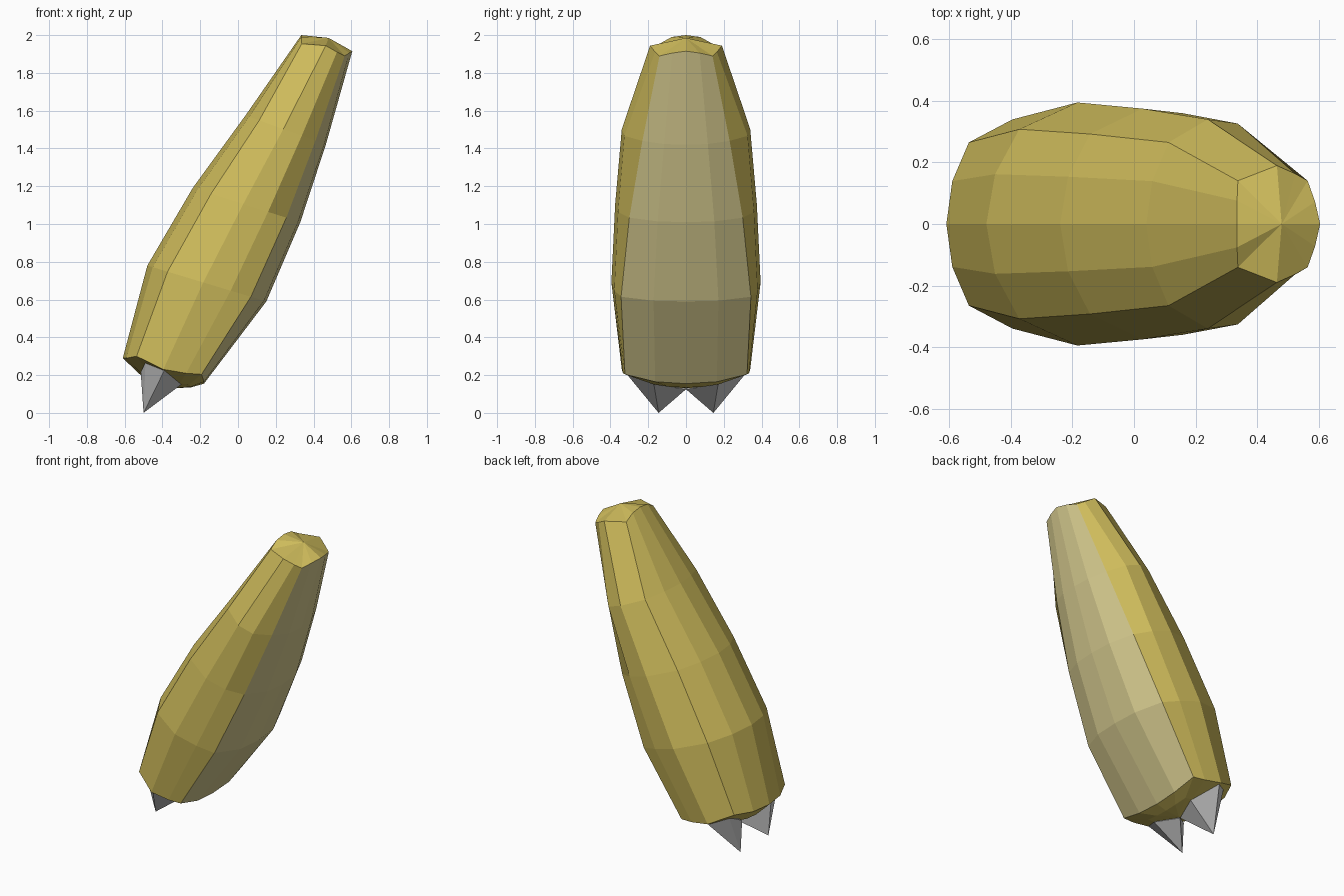
import bpy, bmesh

if "Cube" in bpy.data.objects:
    bpy.data.objects.remove(bpy.data.objects["Cube"])


def material(name, rgb):
    m = bpy.data.materials.new(name)
    m.diffuse_color = (*rgb, 1)
    m.use_nodes = True
    m.node_tree.nodes["Principled BSDF"].inputs["Base Color"].default_value = m.diffuse_color
    return m


olive = material("olive yellow", (0.62, 0.50, 0.105))
beige = material("pale beige", (0.65, 0.575, 0.265))
grey = material("claw grey", (0.60, 0.60, 0.60))


def make_object(name, bm, mats):
    bmesh.ops.recalc_face_normals(bm, faces=bm.faces)
    me = bpy.data.meshes.new(name)
    bm.to_mesh(me)
    bm.free()
    ob = bpy.data.objects.new(name, me)
    bpy.context.collection.objects.link(ob)
    for m in mats:
        me.materials.append(m)
    return ob


# Half cross-section: (position back to front, share of half width, height offset)
def section(panel):
    return [(0, 0, 0), (.045, .41, 0), (.17, .78, 0), (.47, 1, 0), (.70, .96, 0),
            (.87, panel, 0), (.98, panel * .5, 0), (1, 0, 0)]


TOP = [(0, 0, 0), (0, .4, -.01), (.01, .74, -.045), (.48, 1, -.015), (.70, .86, -.03),
       (.85, .74, -.038), (.94, .38, -.015), (1, 0, 0)]
BASE = [(0, 0, 0), (.045, .41, .006), (.17, .78, .033), (.50, 1, .008), (.78, .98, .025),
        (.97, .95, .045), (1, .48, .01), (1, 0, 0)]


def add_ring(bm, prof, back, front, half, lift=1):
    def point(t, w, dz, s):
        return bm.verts.new((back[0] + t * (front[0] - back[0]), s * w * half,
                             back[1] + t * (front[1] - back[1]) + lift * dz))
    return ([point(*p, 1) for p in prof]
            + [point(*p, -1) for p in prof[-2:0:-1]])


# Limb body: lofted flat-faced rings with a pale panel along the front
bm = bmesh.new()
rings = [
    add_ring(bm, BASE, (-.51, .195), (-.25, .135), .18, .3),
    add_ring(bm, BASE, (-.61, .29), (-.18, .155), .34),
    add_ring(bm, section(.87), (-.48, .78), (.15, .59), .395),
    add_ring(bm, section(.80), (-.24, 1.19), (.33, 1.01), .375),
    add_ring(bm, section(.68), (.04, 1.575), (.465, 1.42), .34),
    add_ring(bm, TOP, (.335, 2.0), (.605, 1.915), .19),
]
n = len(rings[0])
for r, (a, b) in enumerate(zip(rings, rings[1:])):
    for i in range(n):
        j = (i + 1) % n
        f = bm.faces.new((a[i], a[j], b[j], b[i]))
        f.material_index = int(r > 0 and 5 <= i <= 8)
# End caps
for ring, co in ((rings[0], (-.35, 0, .13)), (rings[-1], (.48, 0, 1.985))):
    c = bm.verts.new(co)
    for i in range(n):
        bm.faces.new((ring[i], ring[(i + 1) % n], c))
make_object("limb_body", bm, [olive, beige])

# Two claws under the base
for side, label in ((1, "left"), (-1, "right")):
    bm = bmesh.new()
    base = [bm.verts.new((x, side * y, z)) for x, y, z in
            ((-.515, .15, .215), (-.49, .25, .265), (-.39, .33, .225),
             (-.30, .17, .15), (-.36, 0, .125))]
    tip = bm.verts.new((-.50, side * .145, 0))
    top = bm.verts.new((-.40, side * .16, .25))
    for i in range(5):
        j = (i + 1) % 5
        bm.faces.new((base[i], base[j], tip))
        bm.faces.new((base[j], base[i], top))
    make_object("claw_" + label, bm, [grey])
